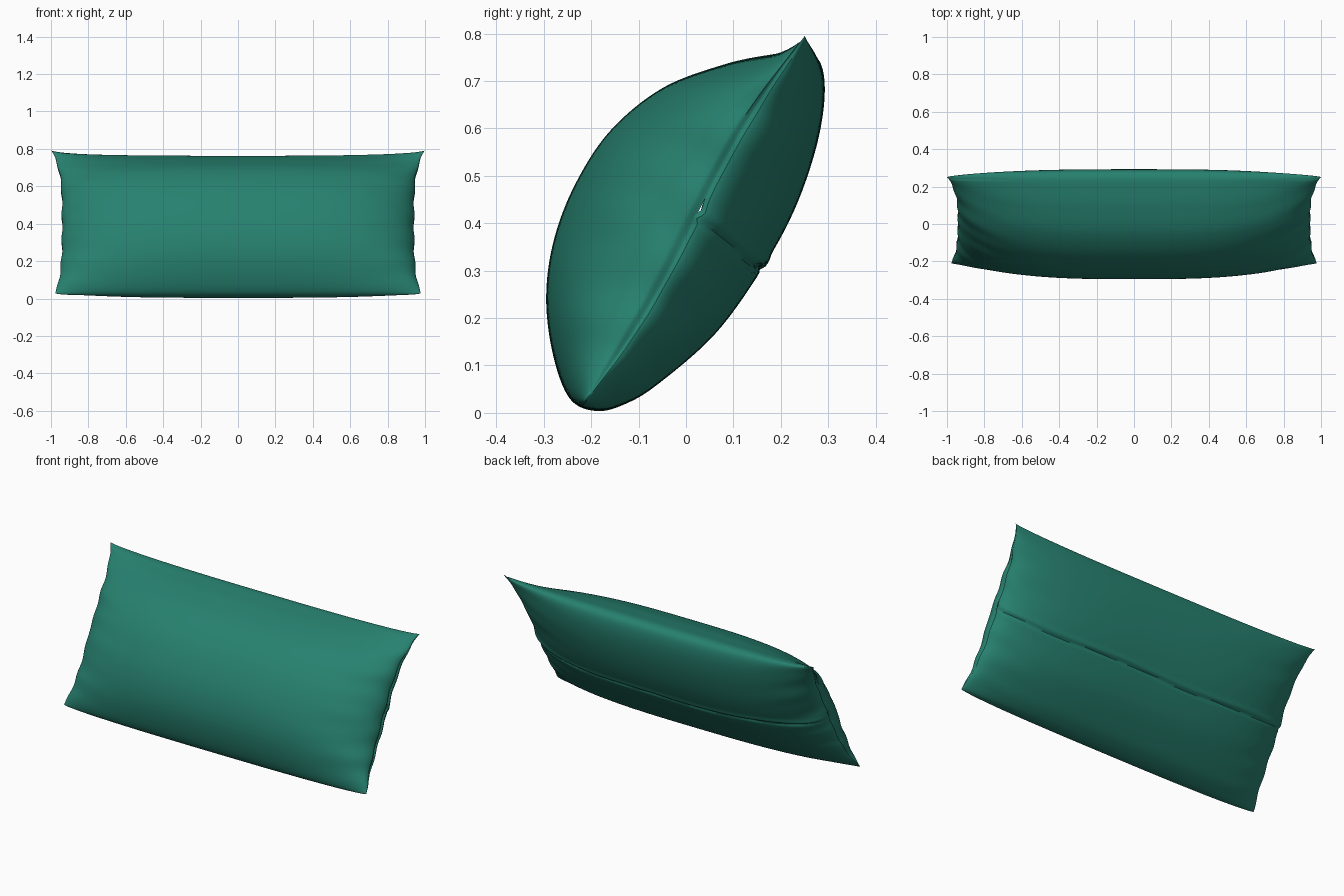
import bpy, bmesh, math
from mathutils import Vector

cube = bpy.data.objects.get("Cube")
if cube:
    bpy.data.objects.remove(cube, do_unlink=True)

fabric = bpy.data.materials.new("teal fabric")
fabric.use_nodes = True
teal = (0.02, 0.22, 0.16, 1)
fabric.diffuse_color = teal
bsdf = fabric.node_tree.nodes["Principled BSDF"]
bsdf.inputs["Base Color"].default_value = teal
bsdf.inputs["Roughness"].default_value = 0.8

# Tilted frame: UP runs along the side seams, OUT points to the plump front
CENTRE = Vector((0.02, 0.412))
UP = Vector((0.46, 0.765)).normalized()
OUT = Vector((-UP.y, UP.x))
HALF = 0.447

# Cross-section at mid length, as (y, z), starting at the bottom
SECTION = [(-0.19, 0.004), (-0.245, 0.03), (-0.28, 0.12), (-0.295, 0.24),
           (-0.28, 0.36), (-0.235, 0.48), (-0.16, 0.595), (-0.05, 0.685),
           (0.08, 0.735), (0.18, 0.756), (0.25, 0.762), (0.285, 0.735),
           (0.292, 0.66), (0.272, 0.55), (0.225, 0.42), (0.155, 0.295),
           (0.06, 0.165), (-0.06, 0.06), (-0.13, 0.018)]


def closed_spline(points, steps):
    """Smooth closed curve through the points."""
    pts = [Vector(p) for p in points]
    n, out = len(pts), []
    for i in range(n):
        a, b, c, d = (pts[(i + k) % n] for k in (-1, 0, 1, 2))
        for j in range(steps):
            t = j / steps
            out.append(0.5 * (2 * b + (c - a) * t + (2 * a - 5 * b + 4 * c - d) * t**2
                              + (3 * b - a - 3 * c + d) * t**3))
    return out


def bump(x, width):
    return math.exp(-(x / width) ** 2)


section = closed_spline(SECTION, 16)
local = [((p - CENTRE).dot(UP), (p - CENTRE).dot(OUT)) for p in section]
low, high = min(u for u, n in local), max(u for u, n in local)
RINGS = 140


def pillow_point(s, u, n):
    """Point on the cover; s runs from -1 (right end) to 1 (left end)."""
    a = abs(s)
    w = (2 * u - low - high) / (high - low)
    full = math.sqrt(max(0, 1 - a**3))
    # Ends pinch to a gently waving seam with flared corners
    seam = 0.012 * math.sin(w * math.pi)
    u = HALF * w + (u - HALF * w) * full
    front = n > 0
    # Creases gather towards the ends
    fold = 0.009 * a**6 * full * math.sin(11 * w + 3 * s + (0 if front else 2))
    fold += 0.006 * a**8 * full * math.sin(24 * w - 9 * a)
    n = seam * (1 - full) + n * full + fold
    # Closing seam across the back, with a slightly raised lip
    if not front:
        line = w - 0.012 * math.sin(7 * s)
        n += 0.008 * bump(line, 0.015) - 0.004 * bump(line - 0.04, 0.03)
    flare = (0.058 if w > 0 else 0.035) * abs(w) ** 3.5
    x = s * (0.942 + flare * a**4 + 0.003 * math.sin(19 * w) * a**6)
    # Side seam sits in a small groove
    x -= math.copysign(0.007 * bump(1 - a, 0.0006) * (1 - w**4), s)
    p = CENTRE + UP * u + OUT * n
    return Vector((x, p.x, max(0, p.y)))


# Pillow cover
bm = bmesh.new()
rings = []
for i in range(RINGS + 1):
    s = math.sin(math.pi * (i / RINGS - 0.5))
    rings.append([bm.verts.new(pillow_point(s, u, n)) for u, n in local])
for r, q in zip(rings, rings[1:]):
    for j in range(len(r)):
        k = (j + 1) % len(r)
        bm.faces.new((r[j], r[k], q[k], q[j]))
bmesh.ops.recalc_face_normals(bm, faces=bm.faces)
mesh = bpy.data.meshes.new("pillow")
bm.to_mesh(mesh)
bm.free()
mesh.materials.append(fabric)
pillow = bpy.data.objects.new("pillow", mesh)
bpy.context.collection.objects.link(pillow)
bpy.context.view_layer.objects.active = pillow
pillow.select_set(True)
bpy.ops.object.shade_smooth_by_angle(angle=math.radians(50))
